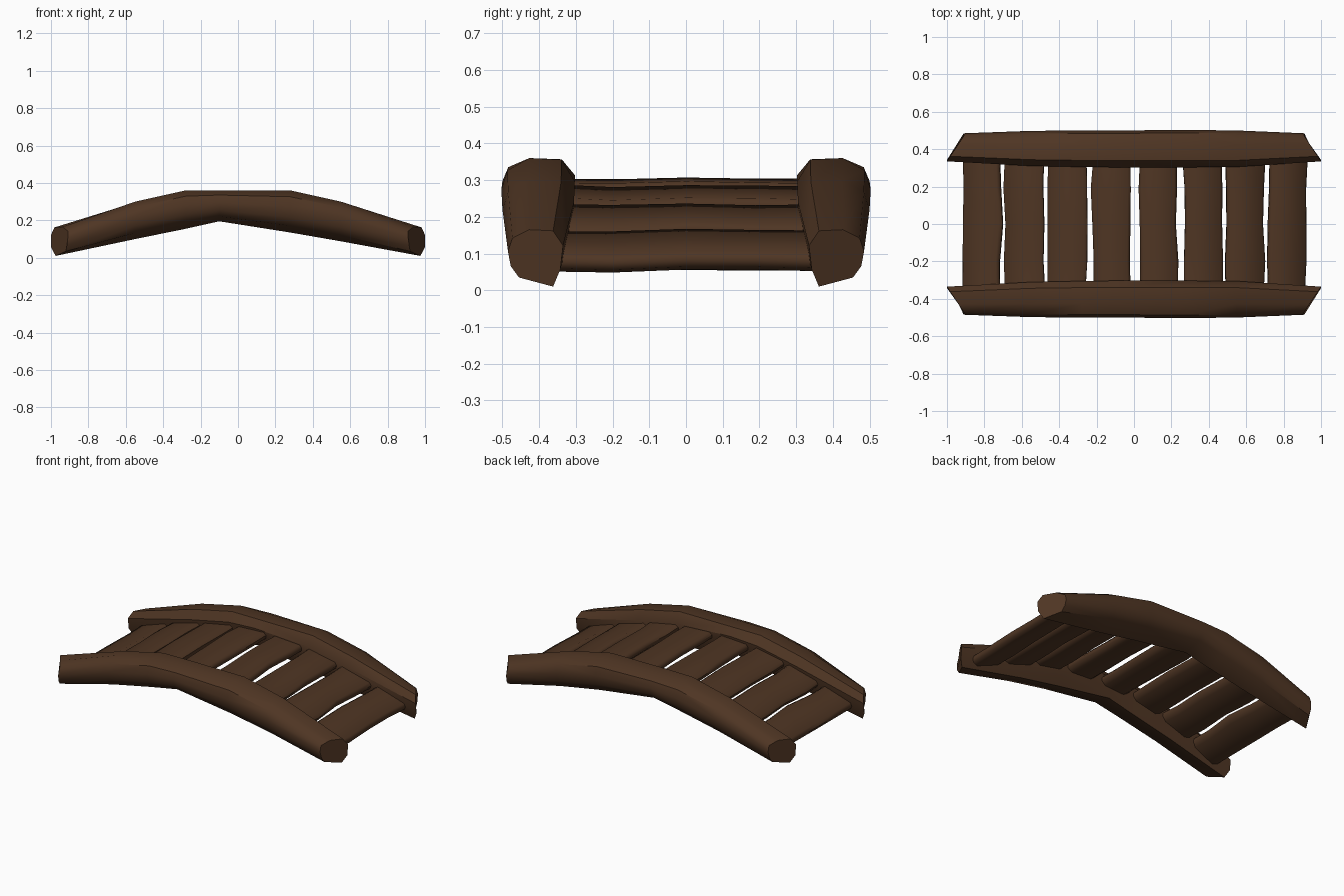
import bpy, bmesh, math, random
from mathutils import Vector

if "Cube" in bpy.data.objects:
    bpy.data.objects.remove(bpy.data.objects["Cube"])

random.seed(4)
wood = bpy.data.materials.new("dark brown wood")
wood.diffuse_color = (0.078, 0.036, 0.017, 1)
wood.use_nodes = True
wood.node_tree.nodes["Principled BSDF"].inputs["Base Color"].default_value = wood.diffuse_color


def loft(name, rings, angle):
    """Skin a list of equal-sized point rings into a closed solid."""
    bm = bmesh.new()
    loops = [[bm.verts.new(p) for p in ring] for ring in rings]
    n = len(loops[0])
    for a, b in zip(loops, loops[1:]):
        for i in range(n):
            j = (i + 1) % n
            bm.faces.new((a[i], a[j], b[j], b[i]))
    bm.faces.new(loops[0])
    bm.faces.new(loops[-1])
    bmesh.ops.recalc_face_normals(bm, faces=bm.faces)
    me = bpy.data.meshes.new(name)
    bm.to_mesh(me)
    bm.free()
    me.materials.append(wood)
    ob = bpy.data.objects.new(name, me)
    bpy.context.collection.objects.link(ob)
    bpy.ops.object.select_all(action='DESELECT')
    bpy.context.view_layer.objects.active = ob
    ob.select_set(True)
    bpy.ops.object.shade_smooth_by_angle(angle=math.radians(angle))
    return ob


# arched side beams: x, bottom z, top z, inner y, outer y
STATIONS = [(-0.97, 0.01, 0.165, 0.335, 0.485),
            (-0.55, 0.10, 0.30, 0.31, 0.498),
            (-0.28, 0.155, 0.36, 0.305, 0.50),
            (-0.10, 0.195, 0.36, 0.303, 0.50),
            (0.28, 0.135, 0.36, 0.303, 0.503),
            (0.55, 0.088, 0.30, 0.305, 0.50),
            (0.97, 0.01, 0.165, 0.335, 0.485)]
# hewn-log section: fraction across (inner to outer), fraction up
SECTION = [(0.18, 0.0), (0.80, 0.16), (0.95, 0.36), (1.0, 0.62),
           (0.92, 0.85), (0.62, 1.0), (0.18, 0.98), (0.0, 0.72), (0.05, 0.3)]


def beam(name, side):
    rings = []
    for x, z0, z1, y0, y1 in STATIONS:
        ring = []
        for u, v in SECTION:
            px = x
            if abs(x) > 0.9:  # slanted saw cut at the ends
                out = 0.99 - 0.10 * max(u - 0.1, 0) + 0.01 * (0.2 < v < 0.8)
                px = math.copysign(out, x)
                if u < 0.1:
                    px = math.copysign(1.0, x)
                if v == 0:
                    px = math.copysign(0.975, x)
            ring.append(Vector((px, side * (y0 + u * (y1 - y0)), z0 + v * (z1 - z0))))
        rings.append(ring)
    return loft(name, rings, 40)


beam("front_beam", -1)
beam("back_beam", 1)

# treads: centre x, centre z, slope of the arch there
TREADS = [(-0.81, 0.110, 0.36), (-0.585, 0.187, 0.30), (-0.355, 0.245, 0.20),
          (-0.12, 0.276, 0.06), (0.13, 0.276, -0.06), (0.365, 0.243, -0.20),
          (0.595, 0.185, -0.30), (0.82, 0.108, -0.36)]
# worn plank section: fraction of half width, height
PLANK = [(-0.70, -0.030), (0.70, -0.030), (0.97, -0.012), (1.0, 0.008),
         (0.86, 0.024), (-0.86, 0.024), (-1.0, 0.008), (-0.97, -0.012)]

for k, (cx, cz, slope) in enumerate(TREADS):
    rings = []
    for y in (-0.36, -0.2, 0.0, 0.19, 0.36):
        half = random.uniform(0.096, 0.107)
        dx = random.uniform(-0.006, 0.006)
        dz = random.uniform(-0.004, 0.004)
        ring = []
        for u, h in PLANK:
            w = u * half
            ring.append(Vector((cx + dx + w - h * slope, y, cz + dz + w * slope + h)))
        rings.append(ring)
    loft("tread_%d" % (k + 1), rings, 50)
